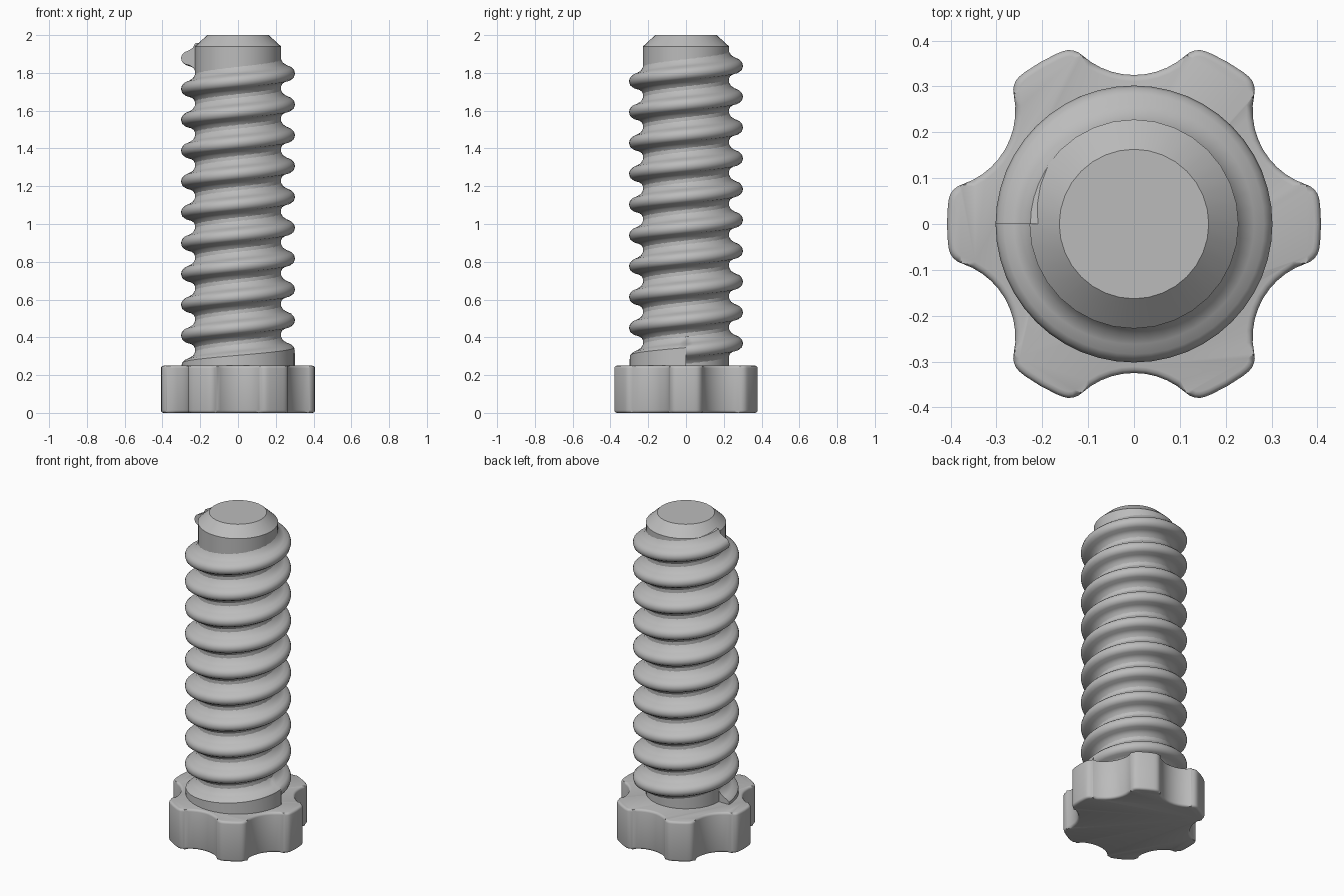
import bpy, bmesh, math
from math import sin, cos, pi

cube = bpy.data.objects.get("Cube")
if cube:
    bpy.data.objects.remove(cube, do_unlink=True)

grey = bpy.data.materials.new("light grey")
grey.use_nodes = True
colour = (0.5, 0.5, 0.5, 1)
grey.diffuse_color = colour
grey.node_tree.nodes["Principled BSDF"].inputs["Base Color"].default_value = colour


def finish(bm, name, angle):
    bmesh.ops.recalc_face_normals(bm, faces=bm.faces)
    mesh = bpy.data.meshes.new(name)
    bm.to_mesh(mesh)
    bm.free()
    obj = bpy.data.objects.new(name, mesh)
    bpy.context.collection.objects.link(obj)
    mesh.materials.append(grey)
    bpy.ops.object.select_all(action='DESELECT')
    obj.select_set(True)
    bpy.context.view_layer.objects.active = obj
    bpy.ops.object.shade_smooth_by_angle(angle=math.radians(angle))
    return obj


def loft(bm, rings, closed_caps=True):
    """Bridge closed rings of points and cap both ends."""
    rows = [[bm.verts.new(p) for p in ring] for ring in rings]
    for a, b in zip(rows, rows[1:]):
        for i in range(len(a)):
            j = (i + 1) % len(a)
            bm.faces.new((a[i], a[j], b[j], b[i]))
    if closed_caps:
        bm.faces.new(rows[0])
        bm.faces.new(rows[-1])


# Head: six rounded lobes separated by scooped notches
LOBE_R, NOTCH_C, NOTCH_R, HEAD_H = 0.408, 0.495, 0.17, 0.25
half_notch = math.acos((LOBE_R**2 + NOTCH_C**2 - NOTCH_R**2) / (2 * LOBE_R * NOTCH_C))
half_arc = math.atan2(LOBE_R * sin(half_notch), NOTCH_C - LOBE_R * cos(half_notch))
half_lobe = pi / 6 - half_notch
outline = []
for k in range(6):
    lobe, notch = k * pi / 3, k * pi / 3 + pi / 6
    for i in range(5):
        a = lobe + half_lobe * (i / 2 - 1)
        outline.append((LOBE_R * cos(a), LOBE_R * sin(a)))
    for i in range(1, 12):
        a = notch + pi + half_arc * (1 - i / 6)
        outline.append((NOTCH_C * cos(notch) + NOTCH_R * cos(a),
                        NOTCH_C * sin(notch) + NOTCH_R * sin(a)))
bm = bmesh.new()
loft(bm, [[(x, y, z) for x, y in outline] for z in (0, HEAD_H)])
bmesh.ops.recalc_face_normals(bm, faces=bm.faces)
corners = [e for e in bm.edges if abs(e.verts[0].co.z - e.verts[1].co.z) > 0.1
           and e.calc_face_angle() > 0.5]
bmesh.ops.bevel(bm, geom=corners, offset=0.025, segments=4, profile=0.5, affect='EDGES')
rims = [e for e in bm.edges if any(abs(f.normal.z) > 0.9 for f in e.link_faces)]
bmesh.ops.bevel(bm, geom=rims, offset=0.014, segments=3, profile=0.5, affect='EDGES')
finish(bm, "head", 40)

# Shaft: plain core with a chamfered tip
SIDES = 32
bm = bmesh.new()
loft(bm, [[(r * cos(2 * pi * i / SIDES), r * sin(2 * pi * i / SIDES), z)
           for i in range(SIDES)]
          for r, z in ((0.228, 0.2), (0.228, 1.94), (0.163, 2.0))])
finish(bm, "shaft", 25)

# Thread: rounded ridge swept up a right-handed helix of ten turns
PITCH, START, TURNS, STEPS = 0.1632, 0.25, 10, 48
ridge = [(-0.075, 0.226), (-0.055, 0.236), (-0.042, 0.256), (-0.036, 0.28),
         (-0.024, 0.296), (-0.004, 0.302), (0.014, 0.297), (0.027, 0.284),
         (0.036, 0.262), (0.05, 0.24), (0.075, 0.226)]


def section(step, grounded):
    turn = step / STEPS
    a = pi + 2 * pi * turn
    zc = START + PITCH * turn
    ring = []
    for dz, r in [(-0.075, 0.2)] + ridge + [(0.075, 0.2)]:
        z = zc + dz
        if grounded and dz < 0:
            z = min(z, HEAD_H - 0.02)
            r = 0.3 if r > 0.2 else r
        ring.append((r * cos(a), r * sin(a), z))
    return ring


HALF = STEPS // 2
bm = bmesh.new()
rings = [section(s, True) for s in range(HALF + 1)]
rings += [section(s, False) for s in range(HALF, TURNS * STEPS + 1)]
loft(bm, rings)
finish(bm, "thread", 40)
